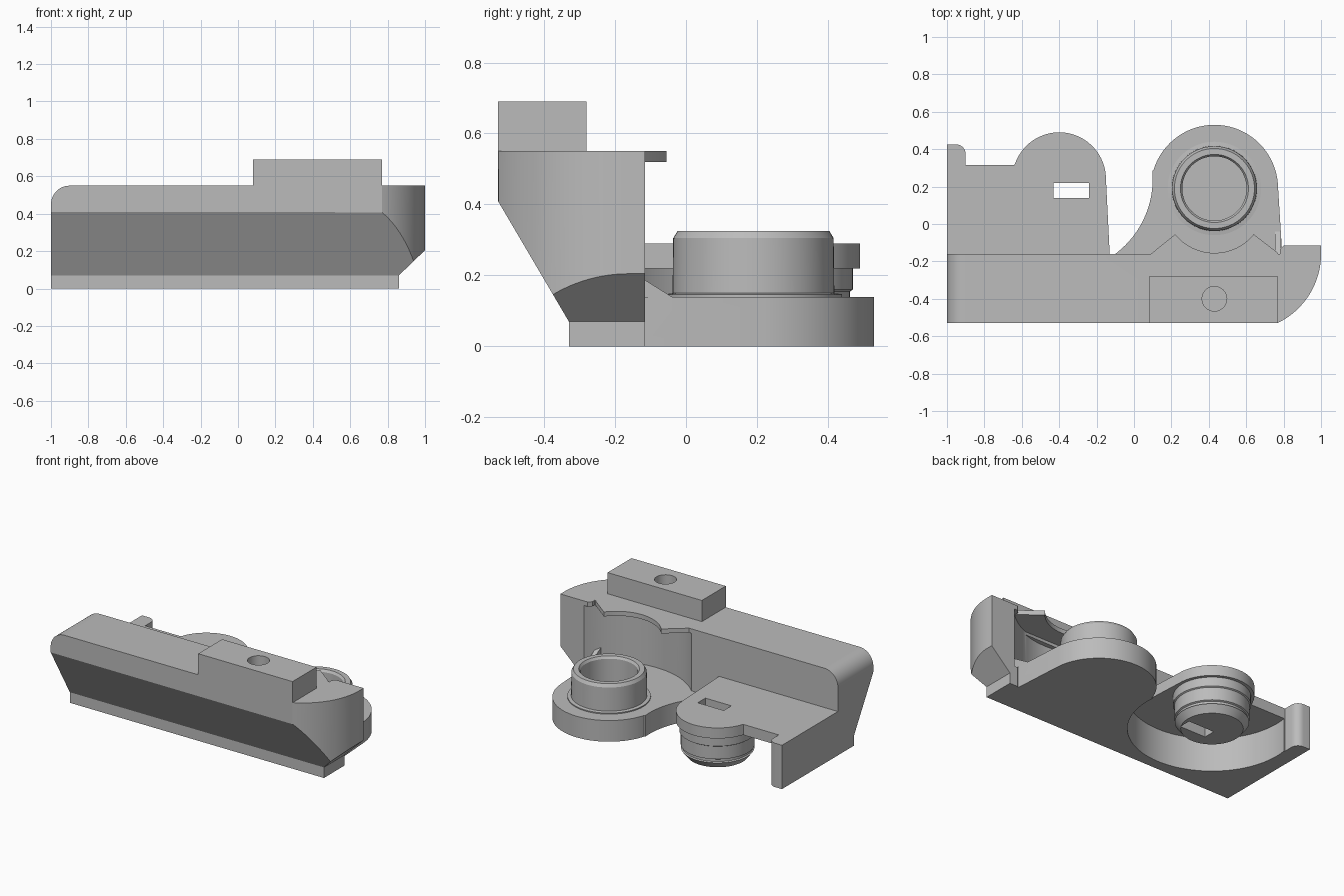
import bpy, bmesh
from math import cos, sin, radians, tau

if "Cube" in bpy.data.objects:
    bpy.data.objects.remove(bpy.data.objects["Cube"])

grey = bpy.data.materials.new("plain_grey")
grey.use_nodes = True
GREY = (0.5, 0.5, 0.5, 1)
grey.diffuse_color = GREY
grey.node_tree.nodes["Principled BSDF"].inputs["Base Color"].default_value = GREY


def make_object(name, bm):
    bmesh.ops.recalc_face_normals(bm, faces=bm.faces)
    mesh = bpy.data.meshes.new(name)
    bm.to_mesh(mesh)
    bm.free()
    mesh.materials.append(grey)
    ob = bpy.data.objects.new(name, mesh)
    bpy.context.collection.objects.link(ob)
    return ob


def prism(name, points, low, high, axis="z"):
    """Extrude a flat outline along one axis."""
    place = {"x": lambda a, b, h: (h, a, b),
             "y": lambda a, b, h: (a, h, b),
             "z": lambda a, b, h: (a, b, h)}[axis]
    bm = bmesh.new()
    rings = [[bm.verts.new(place(a, b, h)) for a, b in points] for h in (low, high)]
    bm.faces.new(rings[0])
    bm.faces.new(rings[1])
    n = len(points)
    for i in range(n):
        j = (i + 1) % n
        bm.faces.new((rings[0][i], rings[0][j], rings[1][j], rings[1][i]))
    return make_object(name, bm)


def arc(cx, cy, r, start, end, steps=24):
    angles = [radians(start + (end - start) * i / steps) for i in range(steps + 1)]
    return [(cx + r * cos(a), cy + r * sin(a)) for a in angles]


def cylinder(name, centre, r, low, high, sides=96):
    return prism(name, arc(*centre, r, 0, 360 - 360 / sides, sides - 1), low, high)


def box(name, x0, x1, y0, y1, z0, z1):
    return prism(name, [(x0, y0), (x1, y0), (x1, y1), (x0, y1)], z0, z1)


def lathe(name, centre, profile, sides=64, closed=False):
    """Turn a radius/height profile around a vertical axis."""
    bm = bmesh.new()
    verts = [bm.verts.new((centre[0] + r, centre[1], z)) for r, z in profile]
    edges = [bm.edges.new(pair) for pair in zip(verts, verts[1:])]
    if closed:
        edges.append(bm.edges.new((verts[-1], verts[0])))
    bmesh.ops.spin(bm, geom=verts + edges, cent=(*centre, 0), axis=(0, 0, 1),
                   angle=tau, steps=sides)
    bmesh.ops.remove_doubles(bm, verts=bm.verts, dist=0.0002)
    return make_object(name, bm)


def combine(target, tool, operation, keep_tool=False):
    mod = target.modifiers.new("combine", "BOOLEAN")
    mod.operation, mod.solver, mod.object = operation, "EXACT", tool
    bpy.context.view_layer.objects.active = target
    bpy.ops.object.modifier_apply(modifier=mod.name)
    if not keep_tool:
        bpy.data.objects.remove(tool)


PEG = (-0.40, 0.24)
RING = (0.43, 0.19)

# Main body: plan outline trimmed by the side and front silhouettes
plan = [(-1, -0.53)] + arc(0.59, -0.16, 0.41, -64, 0)
plan += [(1, -0.115), (0.80, -0.115), (0.78, -0.135), (0.78, -0.16), (-1, -0.16)]
body = prism("main_body", plan, 0, 0.55)
side = prism("side_trim", [(-0.53, 0.41), (-0.6, 0.41), (-0.6, 0.7), (0.1, 0.7),
                           (0.1, -0.1), (-0.33, -0.1), (-0.33, 0.07)], -1.2, 1.2, "x")
combine(body, side, "INTERSECT")
front = prism("front_trim", [(-1.1, -0.1), (0.86, -0.1), (0.86, 0.07), (1, 0.205),
                             (1.1, 0.3), (1.1, 0.55)]
              + arc(-0.9, 0.45, 0.1, 90, 180, 12) + [(-1.1, 0.45)], -0.7, 0.2, "y")
combine(body, front, "INTERSECT")

# Rounded pocket behind the ring
combine(body, cylinder("ring_pocket", RING, 0.5, 0.13, 0.52), "DIFFERENCE")

# Thin scalloped roof over the pocket
roof = [(0.09, -0.2), (0.09, -0.16), (0.22, -0.055)]
roof += arc(0.43, 0.115, 0.27, 219, 321, 16) + [(0.64, -0.055), (0.77, -0.155), (0.77, -0.2)]
combine(body, prism("pocket_roof", roof, 0.52, 0.55), "UNION")

# Raised block with a round hole
combine(body, box("top_block", 0.08, 0.77, -0.53, -0.28, 0.5, 0.69), "UNION")
combine(body, cylinder("block_hole", (0.43, -0.40), 0.066, 0.45, 0.8, 32), "DIFFERENCE")

# Lower plate that carries the ring
lower = [(-0.2, -0.32), (0.79, -0.32), (0.79, -0.12)]
lower += arc(*RING, 0.34, 5, 160, 48) + [(0.105, 0.29), (-0.2, 0.1)]
combine(body, prism("lower_plate", lower, 0, 0.14), "UNION")
combine(body, prism("corner_gusset", [(-0.2, 0.1), (-0.2, 0.24), (-0.04, 0.14), (-0.04, 0.1)],
                    0.755, 0.785, "x"), "UNION")

# Upper plate that carries the peg, with the end lip running to the floor
upper = [(-1, -0.3), (-0.14, -0.3), (-0.13, -0.16)]
upper += arc(*PEG, 0.25, 5, 160, 40) + [(-0.64, 0.315), (-0.9, 0.315)]
upper += arc(-0.95, 0.375, 0.05, 0, 90, 8) + [(-1, 0.425)]
combine(body, prism("upper_plate", upper, 0, 0.29), "UNION")
combine(body, cylinder("peg_pocket", PEG, 0.5, -0.1, 0.22), "DIFFERENCE")

# Ring and its blind hole
ring = lathe("ring", RING, [(0.172, 0.03), (0.172, 0.31), (0.182, 0.325), (0.214, 0.325),
                            (0.226, 0.305), (0.228, 0.15), (0.25, 0.147), (0.25, 0.12),
                            (0.2, 0.03)], closed=True)
combine(body, cylinder("ring_hole", RING, 0.173, 0.04, 0.4, 64), "DIFFERENCE")

# Hanging peg with a shallow groove and tapered tip
peg = lathe("peg", PEG, [(0, 0.25), (0.23, 0.25), (0.23, 0.16), (0.222, 0.155), (0.222, 0.07),
                         (0.212, 0.065), (0.212, 0.05), (0.22, 0.045), (0.185, 0.0), (0, 0)])

# Slot through plate and peg
slot = box("slot", -0.43, -0.24, 0.14, 0.22, -0.1, 0.5)
combine(body, slot, "DIFFERENCE", keep_tool=True)
combine(peg, slot, "DIFFERENCE")

# Smooth the round walls, keep the edges crisp
for ob in (body, ring, peg):
    bpy.ops.object.select_all(action="DESELECT")
    ob.select_set(True)
    bpy.context.view_layer.objects.active = ob
    bpy.ops.object.shade_smooth_by_angle(angle=radians(25))
